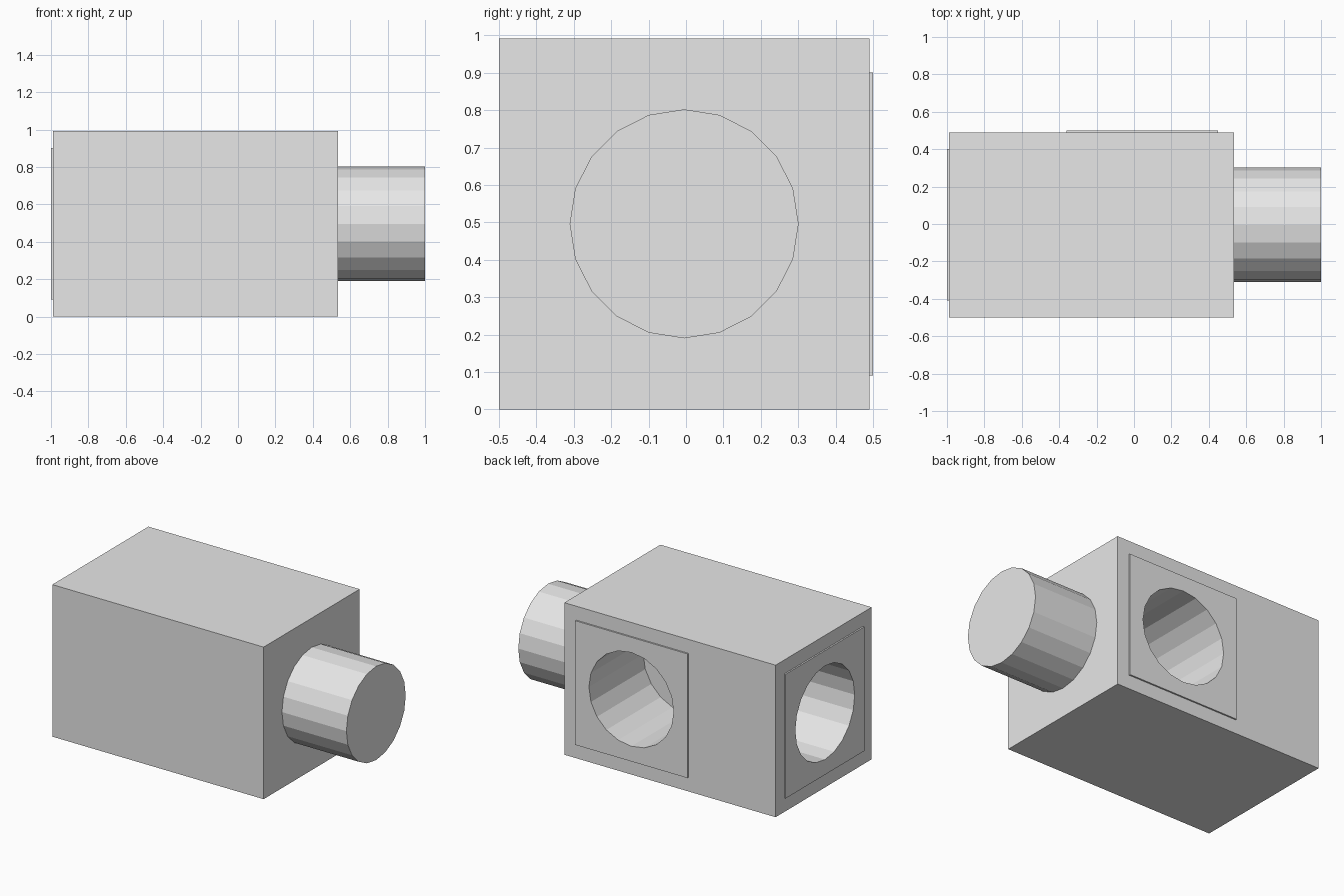
import bpy
from math import pi

default = bpy.data.objects.get("Cube")
if default:
    bpy.data.objects.remove(default, do_unlink=True)

grey = bpy.data.materials.new("light_grey")
grey.use_nodes = True
grey.diffuse_color = (0.8, 0.8, 0.8, 1)
grey.node_tree.nodes["Principled BSDF"].inputs["Base Color"].default_value = (0.8, 0.8, 0.8, 1)

RADIUS = 0.306
SIDES = 20
CENTRE_Y = -0.005
CENTRE_Z = 0.496
SOCKET_X = 0.045
SOCKET_DEPTH = 0.56
BACK, LEFT_END = 0.5, -1.0


def box(name, low, high):
    """Axis-aligned block between two corners."""
    centre = [(a + b) / 2 for a, b in zip(low, high)]
    bpy.ops.mesh.primitive_cube_add(size=1, location=centre)
    ob = bpy.context.object
    ob.name = name
    ob.scale = [b - a for a, b in zip(low, high)]
    bpy.ops.object.transform_apply(location=False, rotation=False, scale=True)
    ob.data.materials.append(grey)
    return ob


def rod(name, axis, start, end, centre):
    """Faceted cylinder along x or y; centre holds the other coordinates."""
    location = list(centre)
    location["xy".index(axis)] = (start + end) / 2
    rotation = (0, pi / 2, 0) if axis == "x" else (pi / 2, 0, 0)
    bpy.ops.mesh.primitive_cylinder_add(vertices=SIDES, radius=RADIUS, depth=abs(end - start),
                                        location=location, rotation=rotation)
    ob = bpy.context.object
    ob.name = name
    ob.data.materials.append(grey)
    return ob


def cut(target, cutter):
    bpy.context.view_layer.objects.active = target
    mod = target.modifiers.new("bore", "BOOLEAN")
    mod.operation = "DIFFERENCE"
    mod.solver = "EXACT"
    mod.object = cutter
    bpy.ops.object.modifier_apply(modifier=mod.name)


# Main block and the peg on its end
body = box("body", (-0.99, -0.5, 0), (0.535, 0.49, 0.992))
rod("peg", "x", 0.535, 1.0, (0, CENTRE_Y, CENTRE_Z))

# Thin square plates around the sockets
back_plate = box("back_plate", (-0.36, 0.49, 0.091), (0.45, BACK, 0.901))
end_plate = box("end_plate", (LEFT_END, -0.41, 0.091), (-0.99, 0.4, 0.901))

# Blind round sockets through plates and into the block
back_bore = rod("back_bore", "y", BACK + 0.1, BACK - SOCKET_DEPTH, (SOCKET_X, 0, CENTRE_Z))
end_bore = rod("end_bore", "x", LEFT_END - 0.1, LEFT_END + SOCKET_DEPTH, (0, CENTRE_Y, CENTRE_Z))

for plate, bore in ((back_plate, back_bore), (end_plate, end_bore)):
    cut(body, bore)
    cut(plate, bore)
    bpy.data.objects.remove(bore, do_unlink=True)
